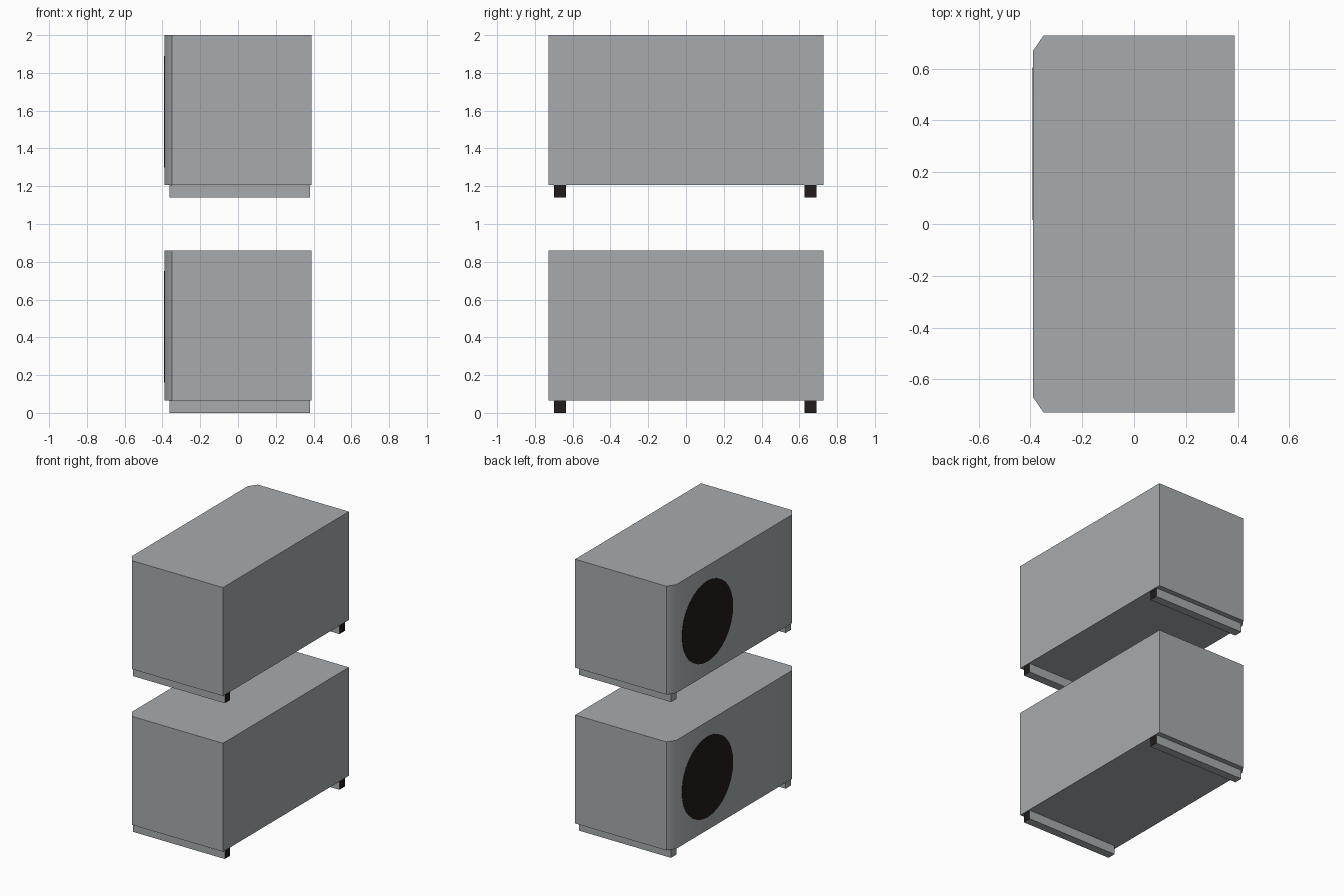
import bpy, bmesh, math
from mathutils import Matrix

if "Cube" in bpy.data.objects:
    bpy.data.objects.remove(bpy.data.objects["Cube"])


def material(name, rgb):
    m = bpy.data.materials.new(name)
    m.diffuse_color = (*rgb, 1)
    m.use_nodes = True
    m.node_tree.nodes["Principled BSDF"].inputs["Base Color"].default_value = m.diffuse_color
    return m


grey = material("casing grey", (0.38, 0.41, 0.42))
dark = material("dark brown", (0.016, 0.011, 0.011))


def make(name, bm, mats):
    bmesh.ops.recalc_face_normals(bm, faces=bm.faces)
    me = bpy.data.meshes.new(name)
    bm.to_mesh(me)
    bm.free()
    for m in mats:
        me.materials.append(m)
    ob = bpy.data.objects.new(name, me)
    bpy.context.collection.objects.link(ob)
    return ob


def casing(name, z0, z1):
    # Upright block with the two fan-side corners cut off
    profile = [(0.388, -0.728), (0.388, 0.728), (-0.35, 0.728), (-0.39, 0.67),
               (-0.39, -0.38), (-0.39, -0.67), (-0.35, -0.728)]
    bm = bmesh.new()
    face = bm.faces.new([bm.verts.new((x, y, z0)) for x, y in profile])
    ext = bmesh.ops.extrude_face_region(bm, geom=[face])
    top = [g for g in ext["geom"] if isinstance(g, bmesh.types.BMVert)]
    bmesh.ops.translate(bm, verts=top, vec=(0, 0, z1 - z0))
    ob = make(name, bm, [grey])
    bpy.context.view_layer.objects.active = ob
    ob.select_set(True)
    bpy.ops.object.shade_smooth_by_angle(angle=math.radians(40))
    ob.select_set(False)


def foot(name, y, z0, z1):
    # Long rail whose open rear end is dark
    bm = bmesh.new()
    bmesh.ops.create_cube(bm, size=1, matrix=Matrix.Translation((0.01, y, (z0 + z1) / 2))
                          @ Matrix.Diagonal((0.744, 0.062, z1 - z0, 1)))
    bmesh.ops.recalc_face_normals(bm, faces=bm.faces)
    for f in bm.faces:
        f.material_index = int(f.normal.x > 0.9)
    make(name, bm, [grey, dark])


def fan(name, z):
    # Thin round fan opening on the -x side
    bm = bmesh.new()
    bmesh.ops.create_cone(bm, cap_ends=True, segments=32, radius1=0.295, radius2=0.295,
                          depth=0.006, matrix=Matrix.Translation((-0.39, 0.31, z))
                          @ Matrix.Rotation(math.pi / 2, 4, 'Y'))
    make(name, bm, [dark])


# Two identical units, one above the other
for label, dz in (("lower", 0.0), ("upper", 1.14)):
    casing(label + "_casing", dz + 0.066, dz + 0.86)
    fan(label + "_fan_opening", dz + 0.455)
    for side, y in (("left", -0.667), ("right", 0.659)):
        foot(f"{label}_{side}_foot", y, dz + 0.0, dz + 0.066)
